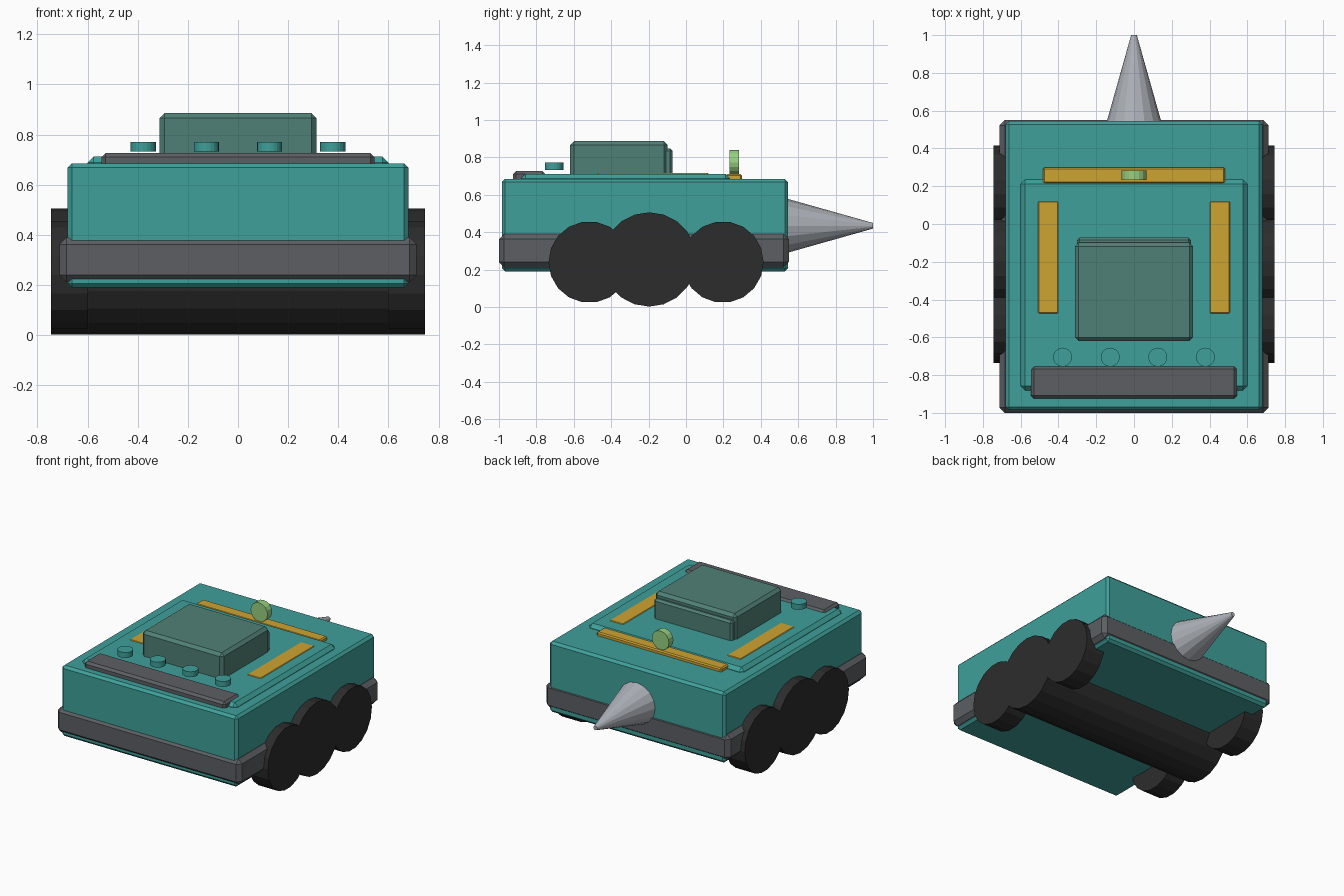
import bpy
import math

if "Cube" in bpy.data.objects:
    bpy.data.objects.remove(bpy.data.objects["Cube"])


def mat(name, r, g, b):
    """Flat material from 0-255 display values, stored linear."""
    m = bpy.data.materials.new(name)
    lin = [((c / 255 + 0.055) / 1.055) ** 2.4 for c in (r, g, b)]
    m.diffuse_color = (*lin, 1)
    m.use_nodes = True
    m.node_tree.nodes["Principled BSDF"].inputs["Base Color"].default_value = m.diffuse_color
    return m


TEAL = mat("teal paint", 62, 160, 154)
GREY = mat("dark grey trim", 92, 95, 99)
GLASS = mat("grey green cabin", 80, 128, 118)
YELLOW = mat("amber strip", 206, 163, 50)
LIME = mat("light green lamp", 150, 208, 128)
STEEL = mat("steel", 172, 177, 184)
BLACK = mat("black rubber", 44, 44, 44)


def box(name, x, y, z, material, bevel):
    """Bevelled box from (min, max) ranges."""
    bpy.ops.mesh.primitive_cube_add(
        size=1, location=[(a + b) / 2 for a, b in (x, y, z)])
    o = bpy.context.object
    o.name = name
    o.scale = [b - a for a, b in (x, y, z)]
    bpy.ops.object.transform_apply(location=False, rotation=False, scale=True)
    o.data.materials.append(material)
    mod = o.modifiers.new("Bevel", "BEVEL")
    mod.width = bevel
    mod.segments = 1
    return o


def cylinder(name, loc, radius, depth, material, sides, axis="Z", tip=None):
    """Cylinder, or cone when a tip radius is given, along an axis."""
    rot = {"X": (0, math.pi / 2, 0), "Y": (-math.pi / 2, 0, 0), "Z": (0, 0, 0)}
    bpy.ops.mesh.primitive_cone_add(
        vertices=sides, radius1=radius, radius2=radius if tip is None else tip,
        depth=depth, location=loc, rotation=rot[axis])
    o = bpy.context.object
    o.name = name
    o.data.materials.append(material)
    return o


# Hull, skirt and raised deck
box("hull", (-0.68, 0.68), (-0.985, 0.545), (0.19, 0.685), TEAL, 0.017)
box("skirt", (-0.712, 0.712), (-1.0, 0.55), (0.212, 0.39), GREY, 0.028)
box("deck_plate", (-0.6, 0.6), (-0.882, 0.235), (0.66, 0.712), TEAL, 0.024)

# Cabin with rear panel
box("cabin", (-0.313, 0.313), (-0.62, -0.098), (0.68, 0.886), GLASS, 0.02)
box("cabin_rear_panel", (-0.303, 0.303), (-0.2, -0.072), (0.68, 0.848), GLASS, 0.014)

# Front bumper bar and row of round knobs
box("front_bar", (-0.545, 0.545), (-0.925, -0.752), (0.66, 0.726), GREY, 0.016)
for i in range(4):
    cylinder("knob", (-0.378 + 0.252 * i, -0.705, 0.752), 0.05, 0.038, TEAL, 20)

# Amber strips and rear lamp
for s in (-1, 1):
    box("side_strip", sorted((s * 0.402, s * 0.507)), (-0.473, 0.12),
        (0.69, 0.716), YELLOW, 0.004)
box("rear_strip", (-0.482, 0.482), (0.215, 0.3), (0.67, 0.71), YELLOW, 0.008)
cylinder("lamp", (0, 0.258, 0.773), 0.066, 0.05, LIME, 16, "Y")

# Rear spike
cylinder("spike", (0, 0.77, 0.434), 0.145, 0.46, STEEL, 16, "Y", 0.015)

# Central roller across the full width, with a smaller wheel either side of it
cylinder("roller", (0, -0.197, 0.254), 0.252, 1.49, BLACK, 20, "X")
for s in (-1, 1):
    for y in (-0.517, 0.197):
        cylinder("wheel", (s * 0.672, y, 0.24), 0.218, 0.146, BLACK, 18, "X")
